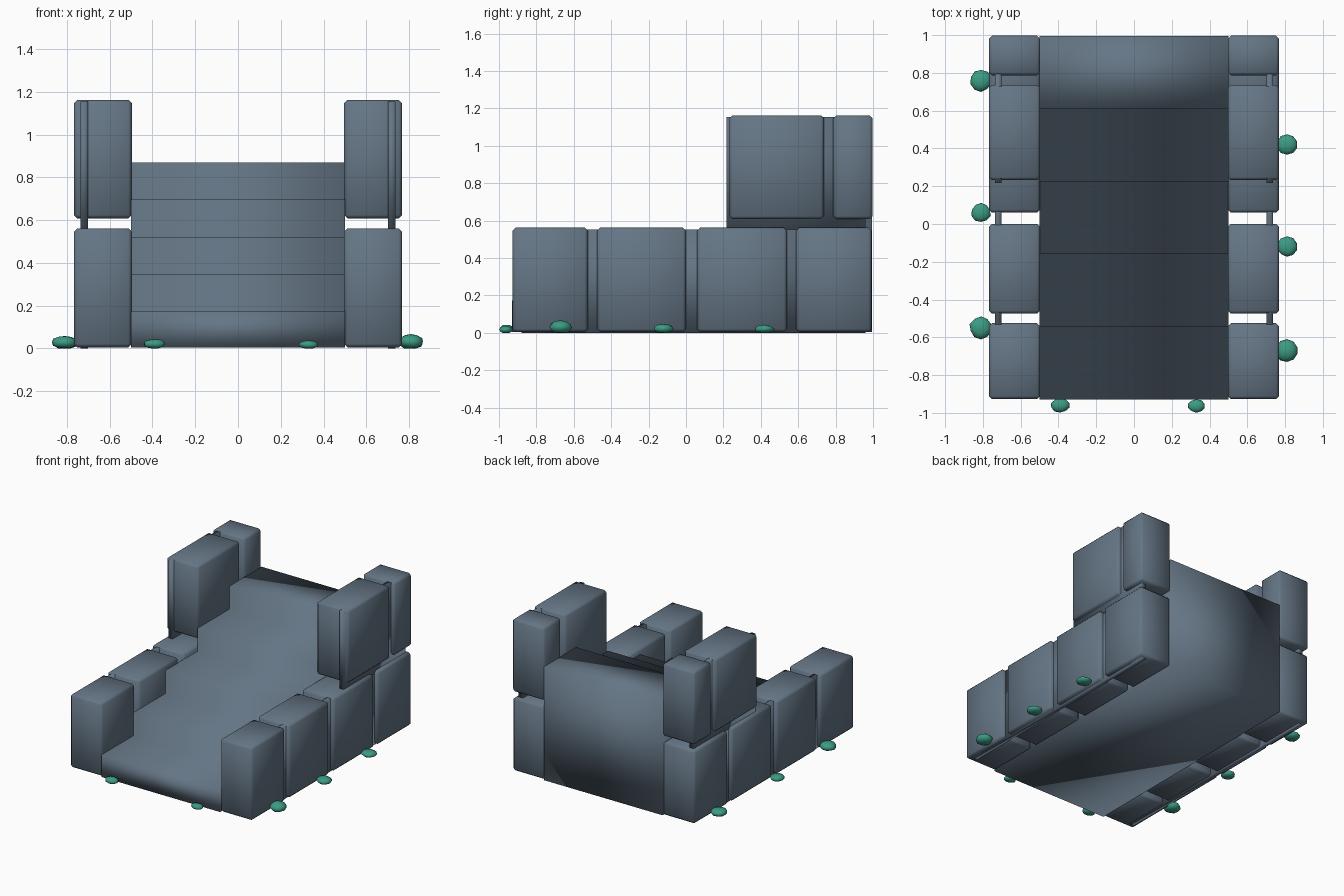
import bpy
import bmesh
import random
from mathutils import Vector

random.seed(4)

default = bpy.data.objects.get("Cube")
if default:
    bpy.data.objects.remove(default, do_unlink=True)


def material(name, colour):
    mat = bpy.data.materials.new(name)
    mat.use_nodes = True
    mat.diffuse_color = colour
    bsdf = mat.node_tree.nodes["Principled BSDF"]
    bsdf.inputs["Base Color"].default_value = colour
    bsdf.inputs["Roughness"].default_value = 0.9
    return mat


STONE = material("slate stone", (0.13, 0.18, 0.235, 1))
MOSS = material("moss green", (0.045, 0.33, 0.23, 1))


def finish(name, bm, mat):
    """Turn a bmesh into a smooth shaded object."""
    bmesh.ops.recalc_face_normals(bm, faces=bm.faces)
    for face in bm.faces:
        face.smooth = True
    mesh = bpy.data.meshes.new(name)
    bm.to_mesh(mesh)
    bm.free()
    mesh.materials.append(mat)
    obj = bpy.data.objects.new(name, mesh)
    bpy.context.collection.objects.link(obj)
    return obj


def block(name, xs, ys, zs, bevel=0.0):
    """Box between the given limits, with worn edges."""
    bm = bmesh.new()
    bmesh.ops.create_cube(bm, size=1)
    for v in bm.verts:
        v.co = Vector([lo + (c + 0.5) * (hi - lo)
                       for c, (lo, hi) in zip(v.co, (xs, ys, zs))])
    if bevel:
        bmesh.ops.bevel(bm, geom=bm.edges[:], offset=bevel, segments=1,
                        affect='EDGES')
    return finish(name, bm, STONE)


# Staircase: stepped profile extruded between the side walls
STEPS, RISE, RUN, FRONT, HALF = 5, 0.174, 0.385, -0.93, 0.5
profile = [(FRONT, 0.005)]
for i in range(STEPS):
    y, z = FRONT + i * RUN, (i + 1) * RISE
    profile += [(y, z), (y + RUN, z)]
profile.append((FRONT + STEPS * RUN, 0.005))

bm = bmesh.new()
face = bm.faces.new([bm.verts.new((-HALF, y, z)) for y, z in profile])
side = bmesh.ops.extrude_face_region(bm, geom=[face])
bmesh.ops.translate(bm, vec=(2 * HALF, 0, 0),
                    verts=[g for g in side["geom"] if isinstance(g, bmesh.types.BMVert)])
finish("staircase", bm, STONE)

# Side walls: a row of large stones, with an upper course at the back
LOW, HIGH = (0.005, 0.562), (0.608, 1.163)
courses = [("lower", LOW, [(-0.927, -0.525), (-0.475, 0.0), (0.06, 0.54), (0.588, 0.992)]),
           ("upper", HIGH, [(0.232, 0.737), (0.787, 0.997)])]
for wall, s in (("right", -1), ("left", 1)):
    xs = sorted((s * 0.497, s * 0.768))
    core = sorted((s * 0.702, s * 0.737))
    for course, zs, spans in courses:
        for n, ys in enumerate(spans, 1):
            block(f"{wall}_{course}_stone_{n}", xs, ys, zs, 0.016)
    # Thin mortar plates seen in the joints between the stones
    block(f"{wall}_lower_mortar", core, (-0.88, 0.96), (0.0, 0.552))
    block(f"{wall}_upper_mortar", core, (0.217, 0.96), (0.54, 1.155))

# Moss clumps along the foot of the walls and the first step: x, y, radius, height
clumps = [(-0.81, 0.76, 0.062, 0.055), (-0.81, 0.06, 0.055, 0.045),
          (-0.81, -0.55, 0.064, 0.062), (0.81, 0.42, 0.057, 0.045),
          (0.81, -0.12, 0.057, 0.05), (0.81, -0.67, 0.064, 0.068),
          (-0.39, -0.96, 0.054, 0.046), (0.33, -0.963, 0.05, 0.038)]
for n, (x, y, radius, height) in enumerate(clumps, 1):
    bm = bmesh.new()
    bmesh.ops.create_icosphere(bm, subdivisions=2, radius=1)
    depth = min(radius, y + 1) if abs(x) < HALF else radius
    for v in bm.verts:
        k = random.uniform(0.88, 1.0)
        v.co = Vector((x + v.co.x * radius * k, y + v.co.y * depth * k,
                       max(0.0, height * (0.45 + 0.55 * v.co.z * k))))
    finish(f"moss_clump_{n}", bm, MOSS)
